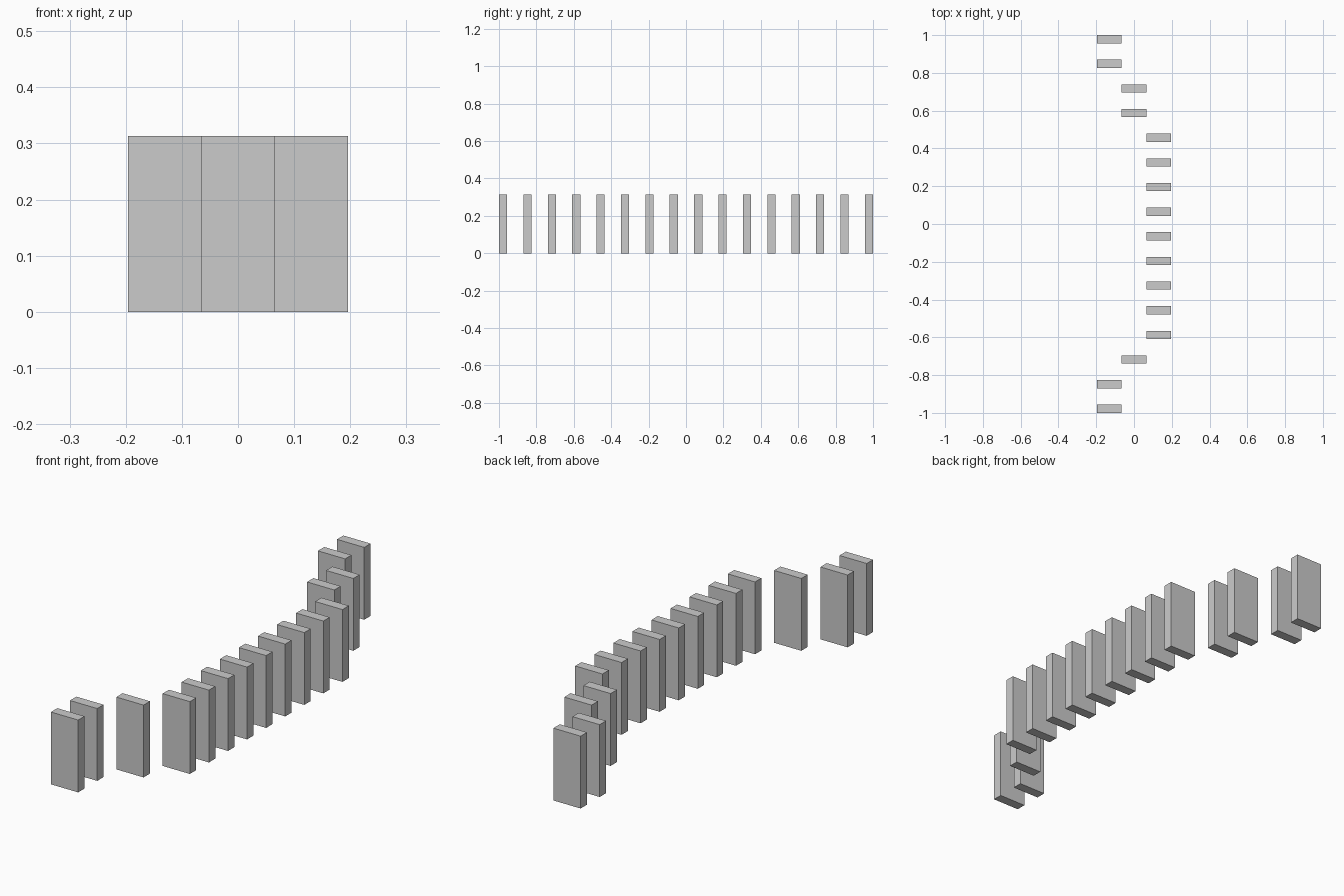
import bpy

if "Cube" in bpy.data.objects:
    bpy.data.objects.remove(bpy.data.objects["Cube"])

# Tile proportions: thickness is one unit, width and spacing are three units
U = 2 / 46
WIDTH, THICK, HEIGHT = 3 * U, U, 7.2 * U
SPACING = 3 * U

# Sideways step of each tile, front to back: the row bows out to the right
steps = [-1] * 2 + [0] + [1] * 9 + [0] * 2 + [-1] * 2


def add_tile(index, step):
    y = -1 + THICK / 2 + index * SPACING
    bpy.ops.mesh.primitive_cube_add(size=1, location=(step * WIDTH, y, HEIGHT / 2))
    tile = bpy.context.object
    tile.name = f"standing_tile_{index + 1:02d}"
    tile.scale = (WIDTH, THICK, HEIGHT)
    bpy.ops.object.transform_apply(location=False, rotation=False, scale=True)


# Row of standing tiles
for i, s in enumerate(steps):
    add_tile(i, s)
